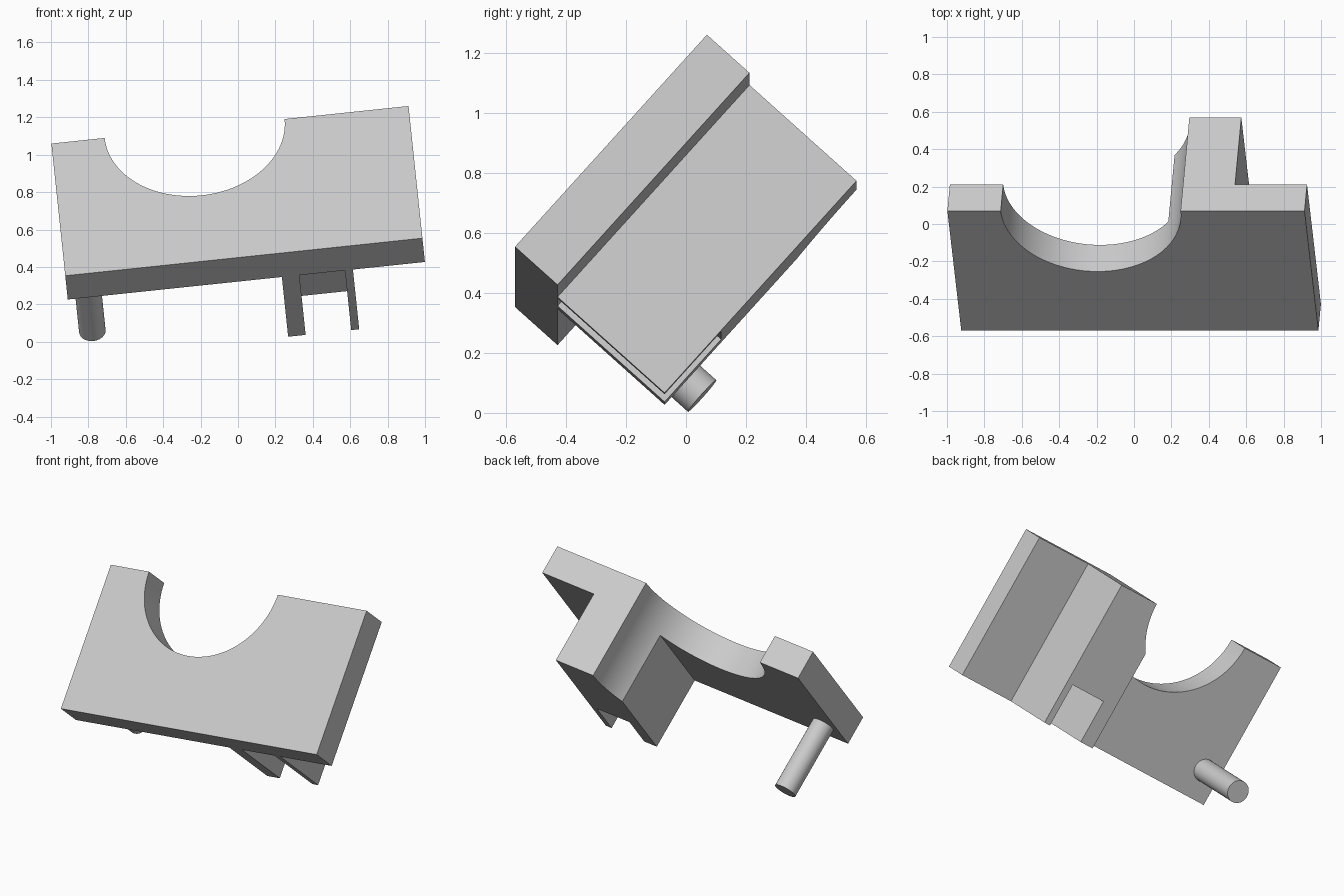
import bpy
import bmesh
from math import radians, sin, cos, acos, pi
from mathutils import Matrix

cube = bpy.data.objects.get("Cube")
if cube:
    bpy.data.objects.remove(cube, do_unlink=True)

# Sizes in the part's own upright frame: x width, y depth, z height
WIDTH, HEIGHT = 1.92, 0.956
PLATE_DEPTH, FULL_DEPTH = 0.191, 0.671
NOTCH_X, NOTCH_R = 0.77, 0.4835
RIB_LEFT, RIB_RIGHT = 1.151, 1.533
SLOT_LEFT, SLOT_RIGHT, SLOT_TOP = 1.245, 1.49, 0.282

# The whole part leans back and rolls slightly
POSE = (Matrix.Translation((-0.9235, -0.57, 0.353))
        @ Matrix.Rotation(radians(-6), 4, 'Y')
        @ Matrix.Rotation(radians(-42), 4, 'X'))

grey = bpy.data.materials.new("plain grey")
grey.use_nodes = True
grey.diffuse_color = (0.6, 0.6, 0.6, 1)
grey.node_tree.nodes["Principled BSDF"].inputs["Base Color"].default_value = (0.6, 0.6, 0.6, 1)


def arc(cx, cz, r, start, end, steps):
    """Points along an arc in the x-z profile plane."""
    angles = [start + (end - start) * i / steps for i in range(steps + 1)]
    return [(cx + r * cos(a), cz + r * sin(a)) for a in angles]


def prism(name, profile, y0, y1):
    """Extrude an x-z profile from y0 to y1 and pose it."""
    bm = bmesh.new()
    face = bm.faces.new([bm.verts.new((x, y0, z)) for x, z in profile])
    grown = bmesh.ops.extrude_face_region(bm, geom=[face], use_keep_orig=True)
    moved = [v for v in grown["geom"] if isinstance(v, bmesh.types.BMVert)]
    bmesh.ops.translate(bm, verts=moved, vec=(0, y1 - y0, 0))
    bmesh.ops.recalc_face_normals(bm, faces=bm.faces)
    mesh = bpy.data.meshes.new(name)
    bm.to_mesh(mesh)
    bm.free()
    mesh.materials.append(grey)
    obj = bpy.data.objects.new(name, mesh)
    bpy.context.collection.objects.link(obj)
    obj.matrix_world = POSE
    bpy.ops.object.select_all(action='DESELECT')
    obj.select_set(True)
    bpy.context.view_layer.objects.active = obj
    bpy.ops.object.shade_smooth_by_angle(angle=radians(30))
    return obj


# Front plate with a half-round notch in its top edge
plate = [(0, 0), (WIDTH, 0), (WIDTH, HEIGHT)]
plate += arc(NOTCH_X, HEIGHT, NOTCH_R, 0, -pi, 64) + [(0, HEIGHT)]
prism("front_plate", plate, 0, PLATE_DEPTH)

# Rear rib: notch continues through its upper corner, slot cut in its foot
stop = -acos((RIB_LEFT - NOTCH_X) / NOTCH_R)
rib = [(RIB_LEFT, 0), (SLOT_LEFT, 0), (SLOT_LEFT, SLOT_TOP),
       (SLOT_RIGHT, SLOT_TOP), (SLOT_RIGHT, 0), (RIB_RIGHT, 0), (RIB_RIGHT, HEIGHT)]
rib += arc(NOTCH_X, HEIGHT, NOTCH_R, 0, stop, 16)
prism("rear_rib", rib, PLATE_DEPTH, FULL_DEPTH)

# Round peg on the back of the plate
peg = arc(0.113, 0.187, 0.071, 0, 2 * pi, 40)[:-1]
prism("rear_peg", peg, PLATE_DEPTH, FULL_DEPTH)
